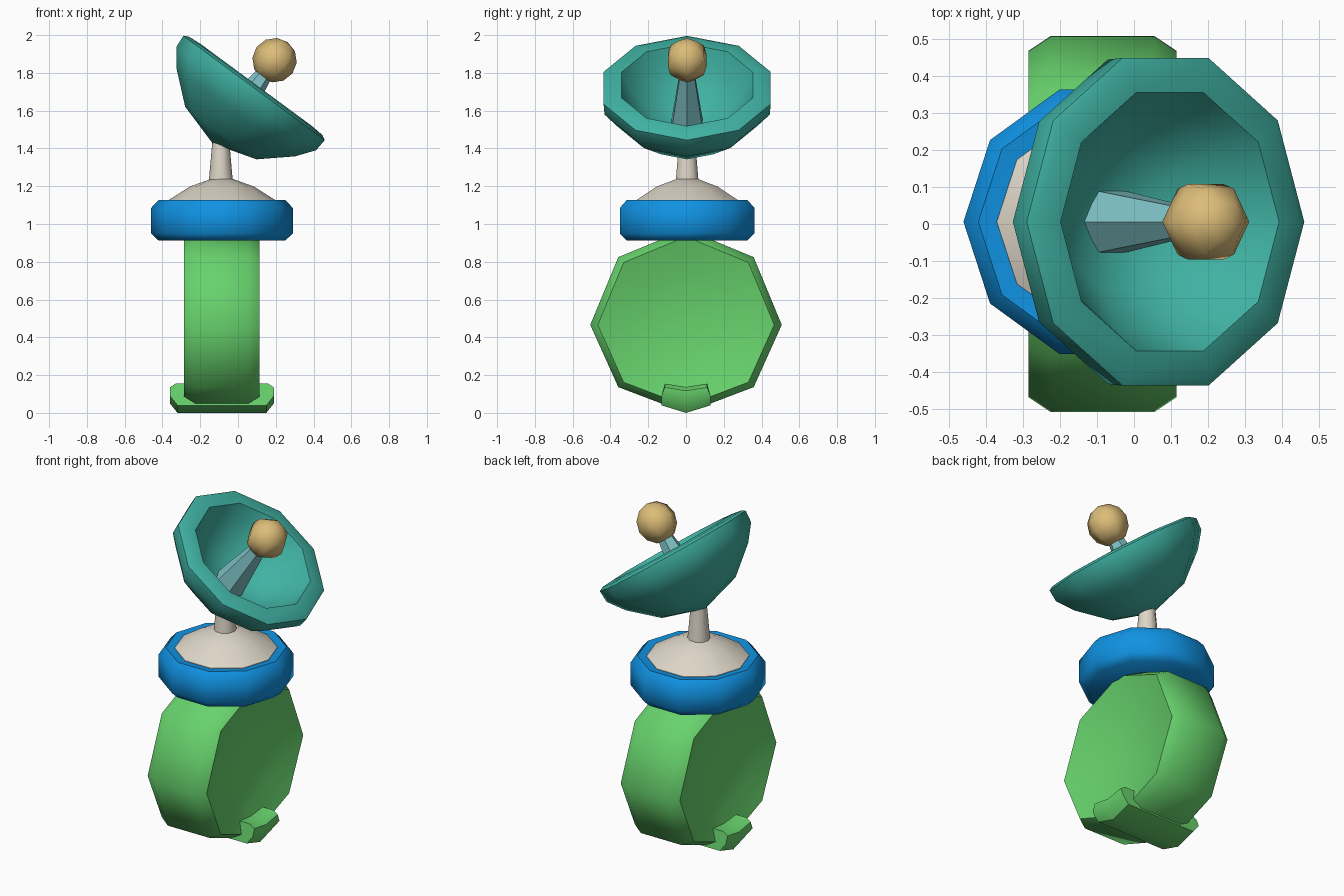
import bpy, bmesh, math
from mathutils import Matrix, Vector

if "Cube" in bpy.data.objects:
    bpy.data.objects.remove(bpy.data.objects["Cube"])


def mat(name, r, g, b):
    m = bpy.data.materials.new(name)
    m.diffuse_color = [(c / 255 / 12.92 if c < 10 else ((c / 255 + 0.055) / 1.055) ** 2.4)
                       for c in (r, g, b)] + [1.0]
    m.use_nodes = True
    m.node_tree.nodes["Principled BSDF"].inputs["Base Color"].default_value = m.diffuse_color
    return m


GREEN = mat("leaf green", 103, 210, 108)
BLUE = mat("bright blue", 16, 146, 226)
BEIGE = mat("warm beige", 222, 214, 200)
TEAL = mat("teal", 64, 178, 163)
CYAN = mat("pale cyan", 128, 196, 200)
TAN = mat("tan", 220, 188, 120)


def finish(name, bm, material, angle):
    bmesh.ops.recalc_face_normals(bm, faces=bm.faces[:])
    me = bpy.data.meshes.new(name)
    bm.to_mesh(me)
    bm.free()
    me.materials.append(material)
    ob = bpy.data.objects.new(name, me)
    bpy.context.collection.objects.link(ob)
    bpy.ops.object.select_all(action='DESELECT')
    ob.select_set(True)
    bpy.context.view_layer.objects.active = ob
    bpy.ops.object.shade_smooth_by_angle(angle=math.radians(angle))
    return ob


def lathe(name, profile, sides, matrix, material, angle=45, warp=None):
    """Spin a (radius, height) profile; the first and last radius are zero."""
    bm = bmesh.new()
    rings = []
    for r, h in profile:
        n = 1 if r == 0 else sides
        ring = []
        for i in range(n):
            a = 2 * math.pi * i / sides
            co = matrix @ Vector((r * math.cos(a), r * math.sin(a), h))
            ring.append(bm.verts.new(warp(co) if warp else co))
        rings.append(ring)
    for a, b in zip(rings, rings[1:]):
        for i in range(sides):
            j = (i + 1) % sides
            quad = [a[i % len(a)], a[j % len(a)], b[j % len(b)], b[i % len(b)]]
            bm.faces.new(list(dict.fromkeys(quad)))
    return finish(name, bm, material, angle)


CX, CY = -0.085, 0.006

# Octagonal drum body with dished sides, slightly flattened underneath
half = [(0, 0.12), (0.3, 0.15), (0.467, 0.2), (0.507, 0.14)]
drum = half + [(r, -h) for r, h in reversed(half)]


def flatten(co):
    if co.z < 0.466:
        co.z = 0.466 + (co.z - 0.466) * 0.919
    return co


lathe("body_drum", drum, 8,
      Matrix.Translation((CX, 0, 0.466)) @ Matrix.Rotation(math.pi / 2, 4, 'Y'),
      GREEN, 50, flatten)

# Foot bracket wrapping under the drum and turning up on both sides
bm = bmesh.new()
side = [(0.235, 0.0), (0.275, 0.05), (0.275, 0.135), (0.245, 0.155), (0.195, 0.155)]
outline = side + [(-x, z) for x, z in reversed(side)]
sections = []
for s in (-1, 0, 1):
    row = []
    for x, z in outline:
        y = s * (0.13 if z < 0.1 else 0.112)
        if s:
            z += 0.04 if z < 0.1 else 0
        elif z > 0.1:
            z -= 0.018
        row.append(bm.verts.new((CX + x, y, z)))
    sections.append(row)
n = len(outline)
for a, b in zip(sections, sections[1:]):
    for i in range(n):
        j = (i + 1) % n
        bm.faces.new((a[i], a[j], b[j], b[i]))
bm.faces.new(sections[0])
bm.faces.new(sections[2])
finish("foot_bracket", bm, GREEN, 40)

# Collar, dome and neck
up = Matrix.Translation((CX, CY, 0))
lathe("collar", [(0, 0.912), (0.335, 0.912), (0.375, 0.95), (0.375, 1.085), (0.335, 1.128),
                 (0.285, 1.122), (0, 1.122)], 10, up, BLUE, 50)
lathe("dome", [(0, 1.08), (0.29, 1.08), (0.285, 1.125), (0.17, 1.198), (0.06, 1.238), (0, 1.24)],
      10, up, BEIGE)
lathe("neck", [(0, 1.22), (0.064, 1.22), (0.043, 1.46), (0, 1.46)], 10,
      Matrix.Translation((CX - 0.006, CY, 0)), BEIGE)

# Tilted dish with its feed cone and ball
tilt = Matrix.Translation((0.085, CY, 1.72)) @ Matrix.Rotation(math.radians(36.4), 4, 'Y')
lathe("dish", [(0, -0.367), (0.235, -0.296), (0.39, -0.162), (0.46, -0.07), (0.465, 0.0),
               (0.44, 0.014), (0.366, 0.02), (0.31, -0.09), (0.19, -0.21), (0, -0.27)],
      10, tilt, TEAL, 55)
lathe("feed_cone", [(0, -0.3), (0.104, -0.3), (0.042, 0.11), (0, 0.11)], 6, tilt, CYAN, 35)
ball = [(0.118 * math.sin(math.pi * k / 6), 0.183 - 0.118 * math.cos(math.pi * k / 6))
        for k in range(1, 6)]
lathe("feed_ball", [(0, 0.065)] + ball + [(0, 0.301)], 6, tilt, TAN, 65)
